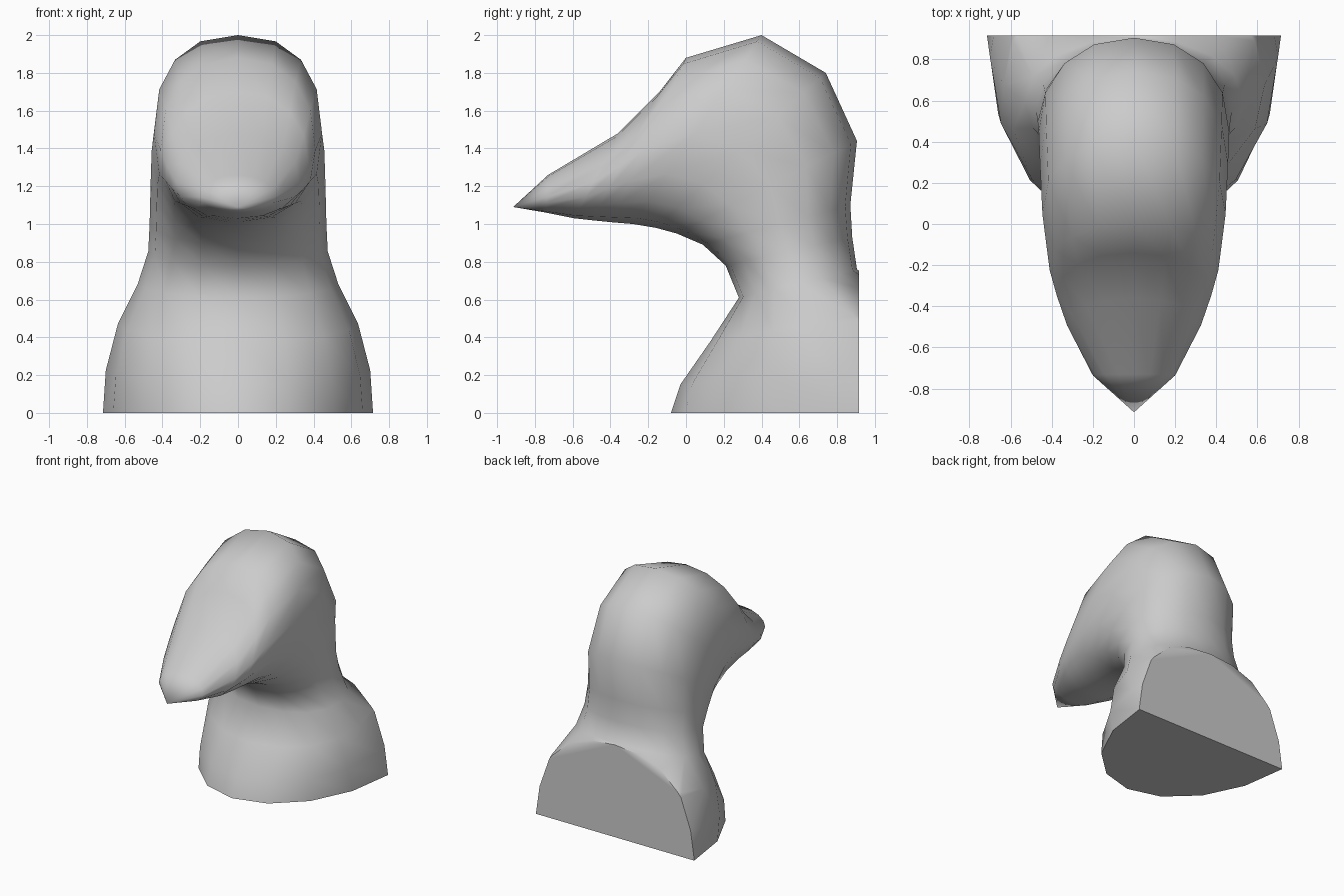
import bpy, bmesh, math
from mathutils import Vector

if "Cube" in bpy.data.objects:
    bpy.data.objects.remove(bpy.data.objects["Cube"])

SIDES = 16

# Ribs fanned around the throat, from chest to beak:
# (under/front y, z, upper/back y, z, half width, widest fraction, squareness)
RIBS = [
    (-0.08, 0.00, 1.92, 0.00, 0.715, 0.50, 2.0),
    (-0.03, 0.15, 1.65, 0.30, 0.70, 0.50, 2.0),
    (0.13, 0.38, 1.22, 0.57, 0.635, 0.50, 2.05),
    (0.28, 0.61, 0.905, 0.76, 0.53, 0.50, 2.1),
    (0.21, 0.78, 0.88, 0.93, 0.475, 0.50, 2.1),
    (0.09, 0.89, 0.87, 1.10, 0.468, 0.52, 2.1),
    (-0.05, 0.95, 0.905, 1.44, 0.463, 0.52, 2.2),
    (-0.16, 0.98, 0.74, 1.80, 0.457, 0.50, 2.3),
    (-0.28, 1.00, 0.40, 2.00, 0.445, 0.48, 2.4),
    (-0.40, 1.01, 0.00, 1.88, 0.41, 0.44, 2.3),
    (-0.50, 1.02, -0.14, 1.70, 0.375, 0.42, 2.2),
    (-0.59, 1.03, -0.36, 1.48, 0.325, 0.42, 2.1),
    (-0.74, 1.06, -0.73, 1.26, 0.20, 0.42, 2.0),
]
BEAK_TIP = (0, -0.915, 1.09)


def power(v, n):
    return math.copysign(abs(v) ** (2 / n), v)


def add_rib(bm, fy, fz, by, bz, width, widest, n):
    low, high = Vector((0, fy, fz)), Vector((0, by, bz))
    ring = []
    for i in range(SIDES):
        a = 2 * math.pi * i / SIDES
        c = power(math.cos(a), n)
        t = widest + c * ((1 - widest) if c > 0 else widest)
        p = low.lerp(high, t)
        p.x = width * power(math.sin(a), n)
        ring.append(bm.verts.new(p))
    return ring


bm = bmesh.new()
rings = [add_rib(bm, *r) for r in RIBS]

# Skin between ribs, beak tip and flat underside
for a, b in zip(rings, rings[1:]):
    for i in range(SIDES):
        j = (i + 1) % SIDES
        bm.faces.new((a[i], a[j], b[j], b[i]))
tip = bm.verts.new(BEAK_TIP)
for i in range(SIDES):
    bm.faces.new((rings[-1][i], rings[-1][(i + 1) % SIDES], tip))
bm.faces.new(rings[0])

# Flat slice behind the shoulders
bmesh.ops.bisect_plane(bm, geom=bm.verts[:] + bm.edges[:] + bm.faces[:], dist=1e-5,
                       plane_co=(0, 0.915, 0), plane_no=(0, 1, 0), clear_outer=True)
bmesh.ops.holes_fill(bm, edges=[e for e in bm.edges if e.is_boundary], sides=0)
bmesh.ops.recalc_face_normals(bm, faces=bm.faces[:])

mesh = bpy.data.meshes.new("bird_head_bust")
bm.to_mesh(mesh)
bm.free()
bust = bpy.data.objects.new("bird_head_bust", mesh)
bpy.context.collection.objects.link(bust)

# Smooth skin with crisp slice edges
bpy.context.view_layer.objects.active = bust
bust.select_set(True)
bpy.ops.object.shade_smooth_by_angle(angle=math.radians(58))
